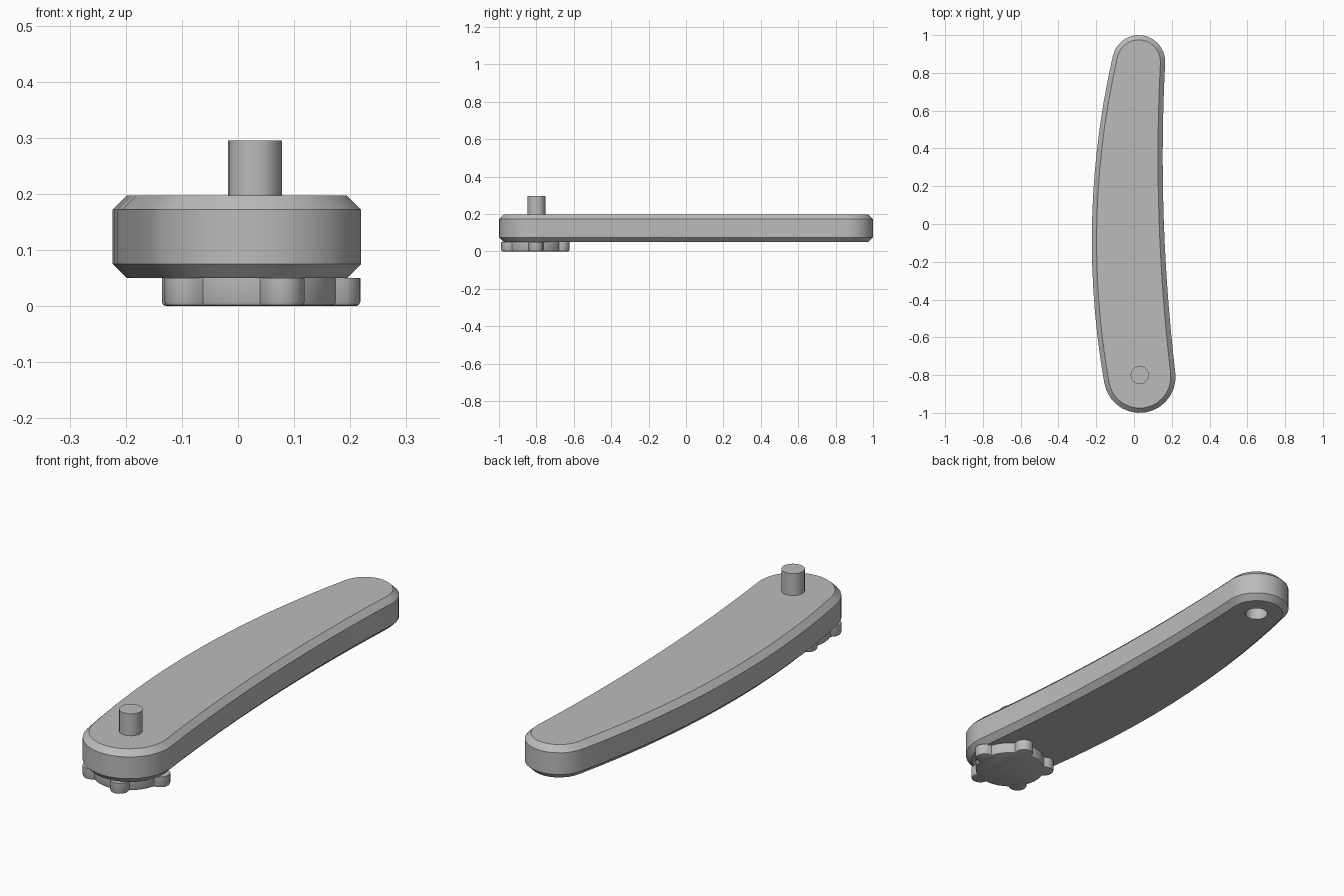
import bpy
import bmesh
from math import cos, sin, pi, radians, sqrt
from mathutils import Vector

cube = bpy.data.objects.get("Cube")
if cube:
    bpy.data.objects.remove(cube, do_unlink=True)

grey = bpy.data.materials.new("light grey")
grey.use_nodes = True
grey.diffuse_color = (0.5, 0.5, 0.5, 1)
grey.node_tree.nodes["Principled BSDF"].inputs["Base Color"].default_value = (0.5, 0.5, 0.5, 1)


def inset(points, amount):
    """Move a counter-clockwise outline inwards along its corner normals."""
    result = []
    for i, p in enumerate(points):
        d = (points[(i + 1) % len(points)] - p).normalized() + (p - points[i - 1]).normalized()
        d.normalize()
        result.append(p + Vector((-d.y, d.x)) * amount)
    return result


def loft(name, outline, levels):
    """Stack copies of an outline at (height, inset) levels and cap both ends."""
    bm = bmesh.new()
    rings = []
    for z, amount in levels:
        ring = inset(outline, amount) if amount else outline
        rings.append([bm.verts.new((p.x, p.y, z)) for p in ring])
    n = len(outline)
    for a, b in zip(rings, rings[1:]):
        for i in range(n):
            j = (i + 1) % n
            bm.faces.new((a[i], a[j], b[j], b[i]))
    bm.faces.new(rings[0][::-1])
    bm.faces.new(rings[-1])
    mesh = bpy.data.meshes.new(name)
    bm.to_mesh(mesh)
    bm.free()
    mesh.materials.append(grey)
    obj = bpy.data.objects.new(name, mesh)
    bpy.context.collection.objects.link(obj)
    return obj


def smooth(obj):
    bpy.ops.object.select_all(action='DESELECT')
    obj.select_set(True)
    bpy.context.view_layer.objects.active = obj
    bpy.ops.object.shade_smooth_by_angle(angle=radians(30))


def arc(centre, radius, start, end, steps):
    angles = [radians(start + (end - start) * i / steps) for i in range(steps + 1)]
    return [centre + radius * Vector((cos(a), sin(a))) for a in angles]


def bowed(a, b, sag, steps):
    """Inner points of a shallow curve from a to b, pushed sideways in x."""
    result = []
    for i in range(1, steps):
        t = i / steps
        p = a.lerp(b, t)
        result.append(p + Vector((sag * 4 * t * (1 - t), 0)))
    return result


def circle(centre, radius, sides):
    return arc(centre, radius, 0, 360 - 360 / sides, sides - 1)


pivot = Vector((0.03, -0.81))
tip = Vector((0.025, 0.86))
pin_centre = Vector((0.03, -0.80))

# Curved arm: two round ends joined by bowed sides, chamfered top and bottom
tip_arc = arc(tip, 0.14, -3, 167, 14)
pivot_arc = arc(pivot, 0.19, 190, 367, 14)
outline = (tip_arc + bowed(tip_arc[-1], pivot_arc[0], -0.0875, 14)
           + pivot_arc + bowed(pivot_arc[-1], tip_arc[0], -0.0345, 14))
arm = loft("arm", outline, [(0.05, 0.025), (0.075, 0), (0.172, 0), (0.197, 0.025)])

# Blind socket under the narrow end
cutter = loft("socket_cutter", circle(tip, 0.048, 24), [(0, 0), (0.15, 0)])
cutter.hide_render = True
cut = arm.modifiers.new("socket", 'BOOLEAN')
cut.operation = 'DIFFERENCE'
cut.solver = 'EXACT'
cut.object = cutter
bpy.context.view_layer.objects.active = arm
bpy.ops.object.modifier_apply(modifier=cut.name)
bpy.data.objects.remove(cutter, do_unlink=True)
smooth(arm)

# Pin on top of the wide end
smooth(loft("pin", circle(pin_centre, 0.048, 20), [(0.18, 0), (0.295, 0)]))

# Five-lobed knob below the wide end, with a rounded lower rim
knob_centre = Vector((0.028, -0.807))
body, reach, lobe = 0.15, 0.15, 0.04
lobes, steps = 5, 28
knob_outline = []
for i in range(lobes * steps):
    angle = 2 * pi * i / (lobes * steps)
    off = (i + steps / 2) % steps - steps / 2
    phi = 2 * pi * off / (lobes * steps)
    gap = lobe ** 2 - (reach * sin(phi)) ** 2
    r = max(body, reach * cos(phi) + sqrt(gap)) if gap > 0 else body
    knob_outline.append(knob_centre + r * Vector((cos(angle + 0.03), sin(angle + 0.03))))
smooth(loft("knob", knob_outline, [(0, 0.008), (0.0025, 0.0025), (0.008, 0), (0.05, 0)]))
